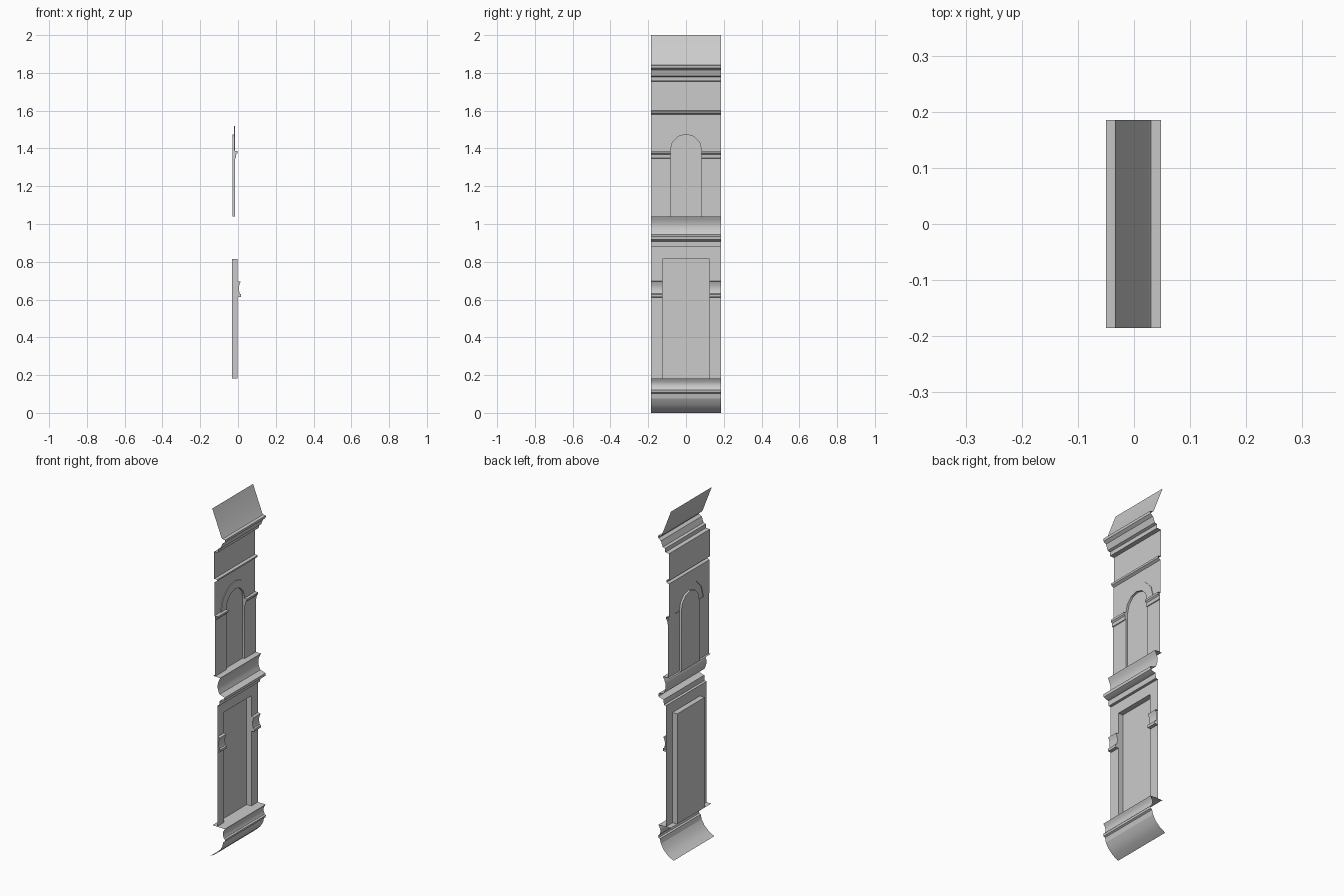
import bpy, math

if "Cube" in bpy.data.objects:
    bpy.data.objects.remove(bpy.data.objects["Cube"])

W = 0.185          # half width of the facade strip
DOOR_W = 0.125     # half width of lower opening
DOOR_B, DOOR_T = 0.183, 0.816
ARCH_R = 0.083     # inner arch radius
ARCH_O = 0.130     # outer arch radius
SPRING = 1.388
SILL = 1.041
X_UP, X_ARCH, X_NICHE = -0.020, -0.016, -0.028
X_LOW, X_DOOR = -0.002, -0.032


def make(name, faces):
    """Mesh object from polygons, sharing coincident points."""
    index, polys = {}, []
    for f in faces:
        polys.append([index.setdefault(tuple(round(c, 5) for c in p), len(index)) for p in f])
    me = bpy.data.meshes.new(name)
    me.from_pydata(list(index), [], polys)
    ob = bpy.data.objects.new(name, me)
    bpy.context.collection.objects.link(ob)
    return ob


def strip(prof, y0, y1):
    """Sheet swept along y from an (x, z) profile listed top to bottom."""
    return [[(a[0], y0, a[1]), (b[0], y0, b[1]), (b[0], y1, b[1]), (a[0], y1, a[1])]
            for a, b in zip(prof, prof[1:])]


def cove(a, b, depth, n=6):
    """Hollow curve between two (x, z) points."""
    return [(a[0] + (b[0] - a[0]) * i / n - depth * math.sin(math.pi * i / n),
             a[1] + (b[1] - a[1]) * i / n) for i in range(n + 1)]


def at(x, pts):
    return [(x, y, z) for y, z in pts]


def band(x0, pts0, x1, pts1):
    """Quads joining two (y, z) paths lying at depths x0 and x1."""
    a, b = at(x0, pts0), at(x1, pts1)
    return [[a[i], a[i + 1], b[i + 1], b[i]] for i in range(len(a) - 1)]


def arc(r, rz, n=6):
    return [(-r * math.cos(math.pi * i / n), SPRING + rz * math.sin(math.pi * i / n))
            for i in range(n + 1)]


def end_caps(prof, y):
    """Closed ends of a moulding facing an opening, on both sides."""
    return [[(x, y, z) for x, z in prof], [(x, -y, z) for x, z in reversed(prof)]]


# sloping roof and main cornice
make("roof", strip([(-0.034, 2.0), (0.024, 1.85), (0.030, 1.842)], -W, W))
make("cornice", strip([(0.030, 1.842), (0.048, 1.840), (0.046, 1.826), (0.030, 1.815),
                       (0.018, 1.783), (0.004, 1.778), (0.002, 1.757), (-0.022, 1.755)], -W, W))

# frieze with its lower fillet
make("frieze", strip([(-0.022, 1.755), (-0.022, 1.600), (-0.004, 1.598),
                      (-0.006, 1.588), (X_UP, 1.580)], -W, W))

# upper wall above the arch, split down the middle
outer, inner = arc(ARCH_O, 0.132), arc(ARCH_R, 0.087)
left = at(X_UP, [(-W, 1.58), (-W, SPRING)] + outer[:4] + [(0, 1.58)])
right = [(x, -y, z) for x, y, z in reversed(left)]
make("spandrels", [left, right])

# raised arch band and its step
make("arch_band", band(X_UP, outer, X_ARCH, outer) + band(X_ARCH, outer, X_ARCH, inner))

# piers either side of the niche
pier = [(X_ARCH, SPRING), (X_ARCH, SILL)]
make("upper_piers", strip(pier, -W, -ARCH_R) + strip(pier, ARCH_R, W))

# arched niche: reveal and back
outline = [(-ARCH_R, SILL)] + inner + [(ARCH_R, SILL)]
make("niche", band(X_ARCH, outline, X_NICHE, outline) + [at(X_NICHE, outline[::-1])])

# impost mouldings at the arch springing
imp = [(X_UP, 1.388), (-0.002, 1.386), (-0.003, 1.375), (-0.010, 1.368), (-0.012, 1.349), (X_ARCH, 1.347)]
make("imposts", strip(imp, -W, -ARCH_R) + strip(imp, ARCH_R, W) + end_caps(imp, ARCH_R))

# sill, hollow band and string course
make("string_course", strip([(X_NICHE, SILL)] + cove((0.017, 1.040), (0.012, 0.945), 0.015)
                            + [(0.046, 0.935), (0.044, 0.919), (0.028, 0.911), (0.013, 0.908),
                               (0.011, 0.879), (X_LOW, 0.877)], -W, W))

# lower wall around the rectangular opening
low = [(X_LOW, DOOR_T), (X_LOW, DOOR_B)]
make("lower_wall", strip([(X_LOW, 0.877), (X_LOW, DOOR_T)], -W, W)
     + strip(low, -W, -DOOR_W) + strip(low, DOOR_W, W))

# recessed lower panel with reveals
frame = [(-DOOR_W, DOOR_B), (-DOOR_W, DOOR_T), (DOOR_W, DOOR_T), (DOOR_W, DOOR_B)]
make("lower_panel", band(X_LOW, frame, X_DOOR, frame) + [at(X_DOOR, frame[::-1])])

# short hollow mouldings on the lower piers
blk = ([(X_LOW, 0.697)] + cove((0.014, 0.695), (0.009, 0.632), 0.007)
       + [(0.017, 0.628), (0.015, 0.614), (X_LOW, 0.612)])
make("pier_mouldings", strip(blk, -W, -DOOR_W) + strip(blk, DOOR_W, W) + end_caps(blk, DOOR_W))

# base ledge and moulding
make("base_moulding", strip([(X_DOOR, DOOR_B), (0.046, 0.181)]
                            + cove((0.046, 0.181), (0.040, 0.125), 0.010)[1:]
                            + [(0.048, 0.120), (0.045, 0.108), (0.036, 0.103), (0.030, 0.077)], -W, W))

# curved bottom sweeping back under the facade
make("bottom_curve", strip([(0.030, 0.077), (0.012, 0.046), (-0.016, 0.020), (-0.050, 0.0)], -W, W))

# smooth the hollows, keep edges crisp
for ob in bpy.data.objects:
    ob.select_set(True)
    bpy.context.view_layer.objects.active = ob
bpy.ops.object.shade_smooth_by_angle(angle=math.radians(30))
